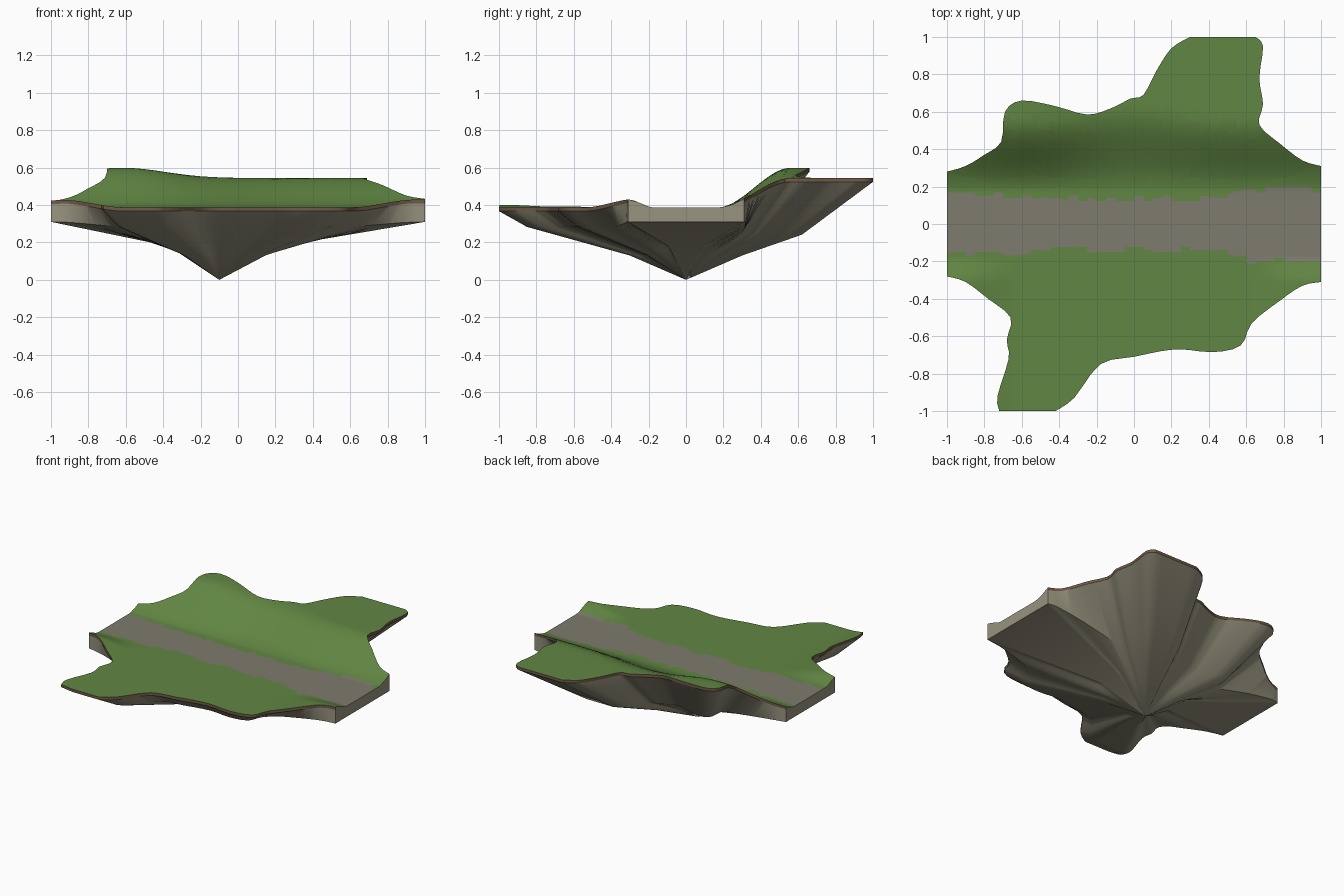
import bpy
import bmesh
import math
import random
from mathutils import Vector

random.seed(4)
cube = bpy.data.objects.get("Cube")
if cube:
    bpy.data.objects.remove(cube, do_unlink=True)


def material(name, rgb):
    """Flat material from display (sRGB) values."""
    linear = [((c / 255 + 0.055) / 1.055) ** 2.4 for c in rgb] + [1.0]
    mat = bpy.data.materials.new(name)
    mat.use_nodes = True
    mat.diffuse_color = linear
    bsdf = next(n for n in mat.node_tree.nodes if n.type == 'BSDF_PRINCIPLED')
    bsdf.inputs["Base Color"].default_value = linear
    return mat


grass = material("grass green", (97, 134, 67))
path = material("path grey", (126, 124, 109))
stone = material("stone beige", (152, 148, 127))
soil = material("soil brown", (112, 90, 70))


def smooth(start, end, value):
    t = min(max((value - start) / (end - start), 0), 1)
    return t * t * (3 - 2 * t)


def ground_height(x, y):
    """Flat front, raised back terrace with a knoll, low banks at both ends."""
    knoll = 0.055 * math.exp(-((x + 0.62) / 0.32) ** 2)
    slope_end = 0.62 - 0.06 * smooth(0, 0.5, abs(x))
    back = smooth(0.17, slope_end, y) * (0.157 + knoll)
    bank = 0.042 * smooth(0.17, 0.31, -y) * smooth(0.6, 0.95, abs(x))
    return 0.387 + back + bank


# Island outline, counterclockwise
OUTLINE = [
    (1, -.31), (1, .31), (.9, .34), (.78, .43), (.67, .53), (.69, .64),
    (.67, .78), (.69, .95), (.65, 1), (.3, 1), (.2, .94), (.12, .82),
    (.05, .69), (-.02, .67), (-.12, .62), (-.25, .585), (-.42, .63),
    (-.6, .66), (-.69, .6), (-.71, .44), (-.8, .37), (-.9, .31),
    (-1, .28), (-1, -.28), (-.9, -.31), (-.78, -.4), (-.66, -.5),
    (-.68, -.62), (-.67, -.72), (-.73, -.92), (-.72, -1), (-.42, -1),
    (-.32, -.93), (-.18, -.75), (0, -.71), (.22, -.67), (.42, -.685),
    (.57, -.65), (.63, -.53), (.78, -.41), (.9, -.33)]


def on_border(p, q):
    """True when both points lie on the same straight cut of the island."""
    return any(abs(p[k]) == 1 and p[k] == q[k] for k in (0, 1))


def spline(points, steps):
    """Closed smooth curve through the points, with the cut sides kept straight."""
    pts = [Vector(p) for p in points]
    n = len(pts)
    result = []
    for i in range(n):
        a, b, c, d = (pts[(i + k) % n] for k in (-1, 0, 1, 2))
        if on_border(b, c):
            result += [b.lerp(c, s / steps) for s in range(steps)]
            continue
        a = b if on_border(a, b) else a
        d = c if on_border(c, d) else d
        for s in range(steps):
            t = s / steps
            result.append((b * 2 + (c - a) * t + (a * 2 - b * 5 + c * 4 - d) * t ** 2
                           + (b * 3 - a - c * 3 + d) * t ** 3) / 2)
    return result


def add_object(name, bm, materials):
    mesh = bpy.data.meshes.new(name)
    bm.to_mesh(mesh)
    for mat in materials:
        mesh.materials.append(mat)
    obj = bpy.data.objects.new(name, mesh)
    bpy.context.collection.objects.link(obj)
    bpy.ops.object.select_all(action='DESELECT')
    obj.select_set(True)
    bpy.context.view_layer.objects.active = obj
    bpy.ops.object.shade_smooth_by_angle(angle=math.radians(30))


def cut(bm, axis, position):
    """Slice the flat ground along one grid line."""
    normal = Vector((axis == 0, axis == 1, 0))
    bmesh.ops.bisect_plane(bm, geom=bm.verts[:] + bm.edges[:] + bm.faces[:],
                           dist=0.0002, plane_co=normal * position, plane_no=normal)


# Ground: a fan out to the outline, cut into a grid, raised by the height rule
top = bmesh.new()
hub = top.verts.new((0, 0, 0))
rim = [top.verts.new((p.x, p.y, 0)) for p in spline(OUTLINE, 3)]
for v, following in zip(rim, rim[1:] + rim[:1]):
    top.faces.new((hub, v, following))
STEP = 0.05
for i in range(1, 40):
    for axis in (0, 1):
        cut(top, axis, i * STEP - 1)
# Finer cuts along the two path edges
for i in range(7):
    cut(top, 1, 0.108 + i * 0.015)
    cut(top, 1, -0.108 - i * 0.015)
for v in top.verts:
    v.co.z = ground_height(v.co.x, v.co.y)

# Path strip with ragged edges, wider toward the ends
ragged = [[random.uniform(-0.02, 0.02) for _ in range(41)] for _ in range(2)]
for f in top.faces:
    x, y, _ = f.calc_center_median()
    width = 0.135 + 0.03 * smooth(0.3, 0.9, -x) + 0.055 * smooth(0.4, 0.6, x)
    width += ragged[y > 0][int((x + 1) / STEP)]
    f.material_index = int(abs(y) < width)

# Rock: soil lip, end walls and faceted underside narrowing to a point
rock = bmesh.new()
APEX = Vector((-0.1, 0, 0))
tip = rock.verts.new(APEX)
columns = {}


def column(v):
    """Chain of vertices from the rim down to the tip."""
    if v not in columns:
        x, y, z = v.co
        end = smooth(0.7, 0.97, abs(x))
        inset = (1 - end) * (0.15 + 0.23 * smooth(-0.2, 0.4, y))

        def inward(scale, height):
            p = APEX.lerp(v.co, scale)
            return (p.x, p.y, height)

        columns[v] = [rock.verts.new(p) for p in (
            (x, y, z), (x, y, z - 0.02),
            inward(1 - inset, 0.31 - 0.18 * inset),
            inward(0.3, 0.13 + 0.05 * end))]
    return columns[v]


for edge in top.edges:
    if edge.is_boundary:
        loop = edge.link_loops[0]
        a, b = column(loop.vert), column(loop.link_loop_next.vert)
        at_end = min(abs(a[0].co.x), abs(b[0].co.x)) > 0.99
        for i in range(3):
            f = rock.faces.new((b[i], a[i], a[i + 1], b[i + 1]))
            f.material_index = int(i == 0 and not at_end)
        rock.faces.new((b[3], a[3], tip))

add_object("grassy_ground", top, [grass, path])
add_object("rock_underside", rock, [stone, soil])
top.free()
rock.free()
